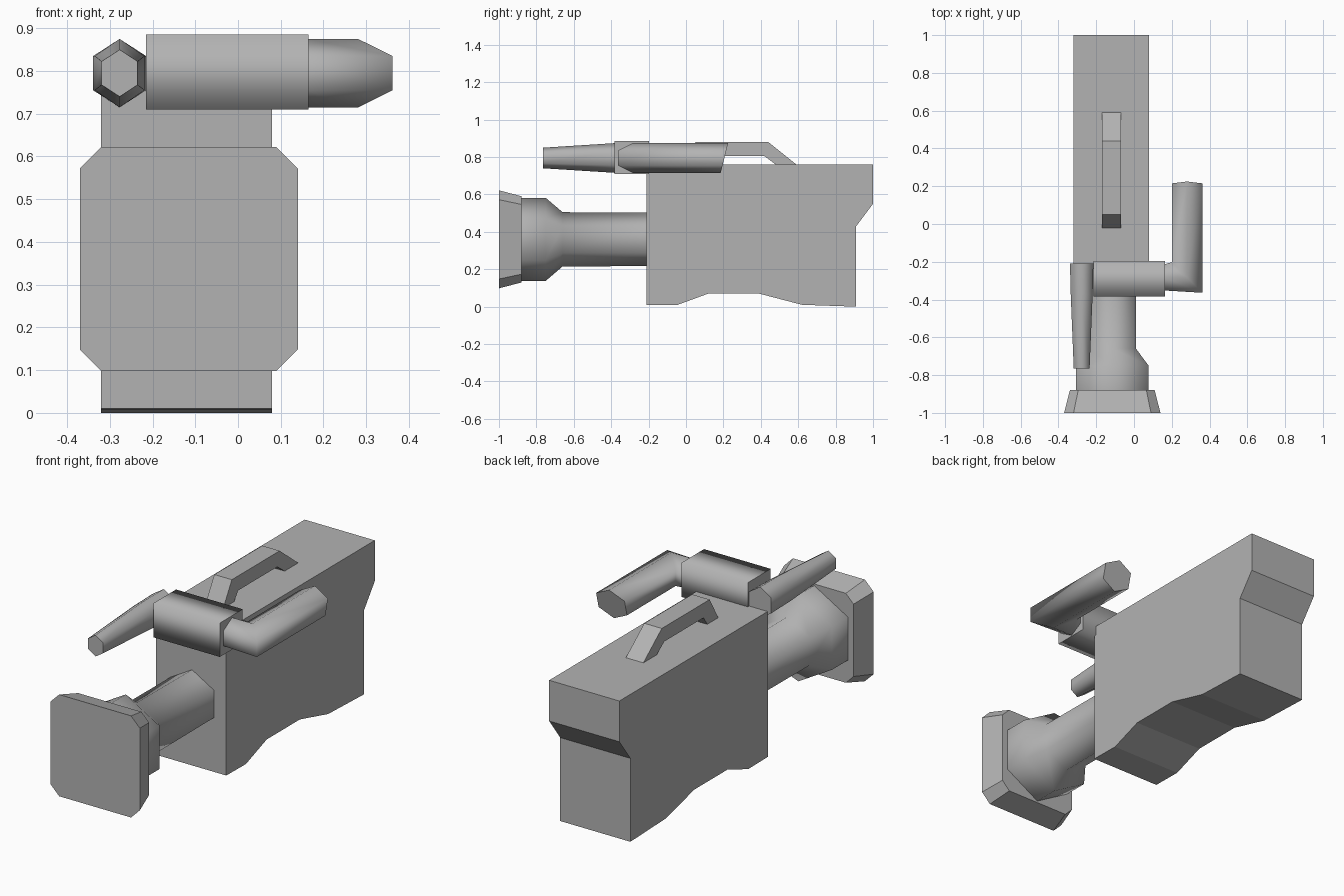
import bpy, math
from mathutils import Vector

cube = bpy.data.objects.get("Cube")
if cube:
    bpy.data.objects.remove(cube, do_unlink=True)

grey = bpy.data.materials.new("plain grey")
grey.use_nodes = True
colour = (0.45, 0.45, 0.45, 1)
grey.diffuse_color = colour
grey.node_tree.nodes["Principled BSDF"].inputs["Base Color"].default_value = colour


def loft(name, rings, smooth=False):
    """Skin equal-length rings of points and cap both ends flat."""
    n = len(rings[0])
    verts = [p for ring in rings for p in ring]
    faces = [(r * n + i, r * n + (i + 1) % n, (r + 1) * n + (i + 1) % n, (r + 1) * n + i)
             for r in range(len(rings) - 1) for i in range(n)]
    sides = len(faces)
    faces += [tuple(range(n))[::-1], tuple(range(len(verts) - n, len(verts)))]
    mesh = bpy.data.meshes.new(name)
    mesh.from_pydata(verts, [], faces)
    for p in mesh.polygons:
        p.use_smooth = smooth and p.index < sides
    mesh.materials.append(grey)
    obj = bpy.data.objects.new(name, mesh)
    bpy.context.collection.objects.link(obj)
    # Make the normals face outward
    import bmesh
    bm = bmesh.new()
    bm.from_mesh(mesh)
    bmesh.ops.recalc_face_normals(bm, faces=bm.faces)
    bm.to_mesh(mesh)
    bm.free()
    return obj


def slab(name, profile, x0, x1):
    """Side profile of (y, z) points extruded across x."""
    return loft(name, [[(x, y, z) for y, z in profile] for x in (x0, x1)])


def hexagon(half_width, half_height):
    """Six-sided section with points at top and bottom."""
    return [(half_width * math.sin(a) / math.sin(math.pi / 3), half_height * math.cos(a))
            for a in (i * math.pi / 3 for i in range(6))]


# Main body with stepped back and arched underside
slab("body", [(-0.21, 0.01), (-0.05, 0.008), (0.12, 0.07), (0.39, 0.07), (0.62, 0.01),
              (0.91, 0), (0.91, 0.43), (1, 0.55), (1, 0.76), (-0.21, 0.76)], -0.32, 0.08)

# Carrying handle
slab("carry_handle", [(-0.02, 0.75), (-0.02, 0.76), (0.05, 0.88), (0.44, 0.88), (0.59, 0.76),
                      (0.59, 0.75), (0.48, 0.75), (0.48, 0.76), (0.42, 0.805),
                      (0.1, 0.805), (0.07, 0.76), (0.07, 0.75)], -0.17, -0.07)

# Lens barrel, flaring toward the front
lens_x, lens_z = -0.115, 0.36
loft("lens_barrel", [[(lens_x + u, y, lens_z + v) for u, v in hexagon(0.866 * r, r)]
                     for y, r in ((-0.2, 0.143), (-0.66, 0.145), (-0.75, 0.222), (-0.89, 0.222))],
     smooth=True)

# Square lens hood with clipped corners
outline = [(sx * a, sz * b) for sx, sz, pts in
           ((1, 1, ((0.255, 0.212), (0.205, 0.262))), (-1, 1, ((0.205, 0.262), (0.255, 0.212))),
            (-1, -1, ((0.255, 0.212), (0.205, 0.262))), (1, -1, ((0.205, 0.262), (0.255, 0.212))))
           for a, b in pts]
loft("lens_hood", [[(lens_x + s * u, y, lens_z + s * v) for u, v in outline]
                   for y, s in ((-0.88, 0.88), (-1, 1))])

# Viewfinder crossbar
section = [(-0.383, 0.71), (-0.383, 0.885), (-0.197, 0.885), (-0.197, 0.71)]
loft("viewfinder_bar", [[(x, y, z) for y, z in section] for x in (-0.215, 0.165)], smooth=True)

# Microphone arm: leaves the bar sideways, then turns backward with a mitred elbow
arm = hexagon(0.081, 0.08)
loft("microphone_arm", [
    [(0.16, -0.283 - u * 0.85, 0.795 + v) for u, v in arm],
    [(0.281 + u, -0.283 - u, 0.795 + v) for u, v in arm],
    [(0.281 + u, 0.205 + v * 0.25, 0.795 + v) for u, v in arm]], smooth=True)

# Tapered eyepiece tube
loft("eyepiece", [[(-0.277 + u, y, 0.795 + v) for u, v in hexagon(w, h)]
                  for y, w, h in ((-0.208, 0.062, 0.08), (-0.37, 0.058, 0.08),
                                  (-0.765, 0.042, 0.055))], smooth=True)
